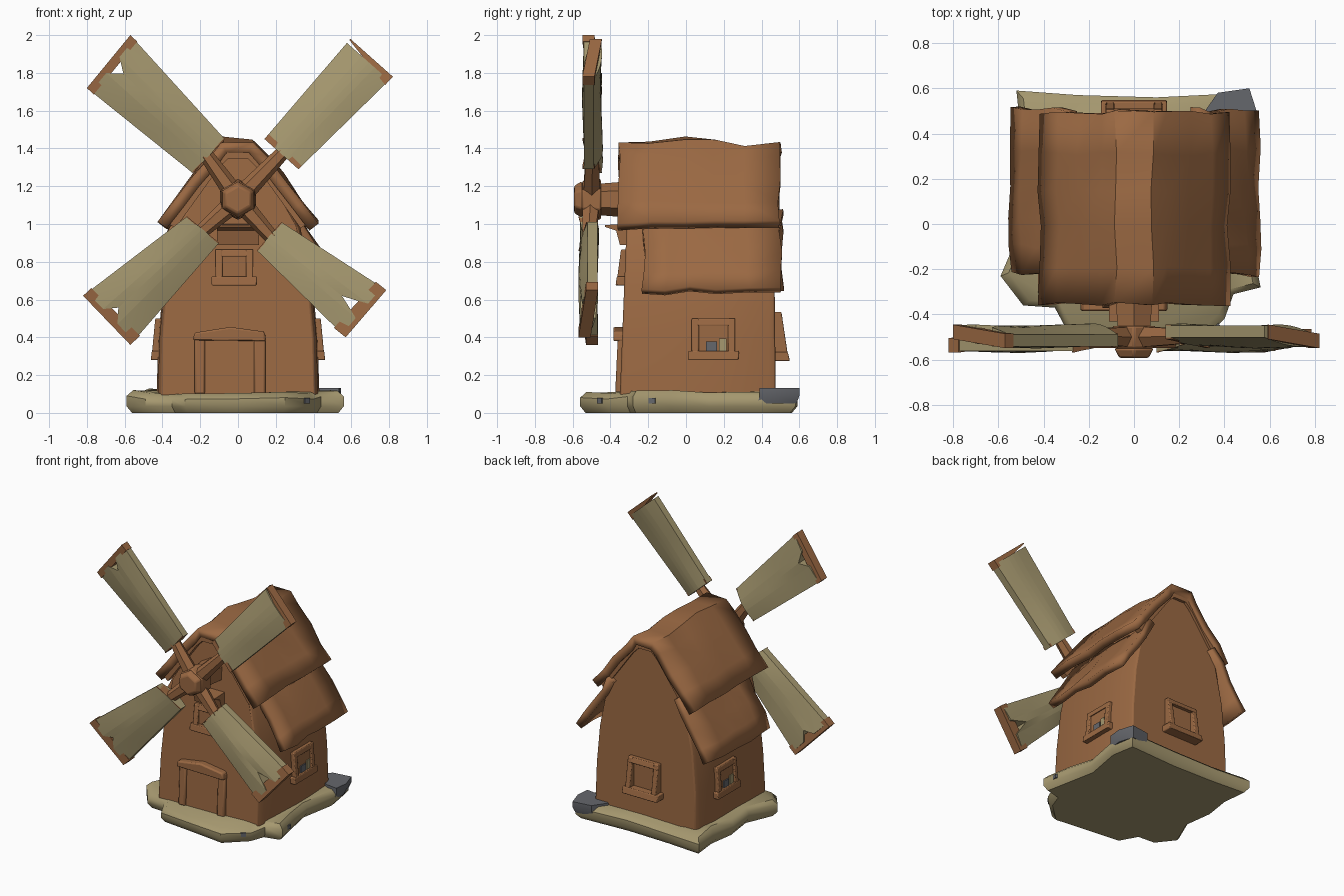
import bpy, bmesh, math, random
from mathutils import Vector, Matrix

if "Cube" in bpy.data.objects:
    bpy.data.objects.remove(bpy.data.objects["Cube"])

random.seed(4)


def material(name, rgb):
    m = bpy.data.materials.new(name)
    m.diffuse_color = (*rgb, 1)
    m.use_nodes = True
    m.node_tree.nodes["Principled BSDF"].inputs["Base Color"].default_value = m.diffuse_color
    return m


BROWN = material("brown_wood", (0.33, 0.142, 0.056))
KHAKI = material("khaki_cloth", (0.38, 0.315, 0.16))
GREY = material("grey_stone", (0.13, 0.135, 0.15))


def finish(name, bm, mat, bevel=0.0, angle=40):
    bmesh.ops.recalc_face_normals(bm, faces=bm.faces)
    me = bpy.data.meshes.new(name)
    bm.to_mesh(me)
    bm.free()
    me.materials.append(mat)
    ob = bpy.data.objects.new(name, me)
    bpy.context.collection.objects.link(ob)
    if bevel:
        b = ob.modifiers.new("bevel", 'BEVEL')
        b.width, b.segments, b.limit_method = bevel, 2, 'ANGLE'
        b.angle_limit = math.radians(50)
    bpy.ops.object.select_all(action='DESELECT')
    bpy.context.view_layer.objects.active = ob
    ob.select_set(True)
    bpy.ops.object.shade_smooth_by_angle(angle=math.radians(angle))
    return ob


def loft(bm, rings):
    """Skin matching closed rings and cap both ends."""
    vs = [[bm.verts.new(p) for p in r] for r in rings]
    n = len(vs[0])
    for a, b in zip(vs, vs[1:]):
        for i in range(n):
            bm.faces.new((a[i], a[(i + 1) % n], b[(i + 1) % n], b[i]))
    caps = [bm.faces.new(vs[0]), bm.faces.new(vs[-1])]
    bmesh.ops.triangulate(bm, faces=caps)


def box(bm, x0, x1, y0, y1, z0, z1, top_y=None):
    t = y0 if top_y is None else top_y
    loft(bm, [[(x0, y0, z0), (x1, y0, z0), (x1, y1, z0), (x0, y1, z0)],
              [(x0, t, z1), (x1, t, z1), (x1, y1, z1), (x0, y1, z1)]])


def bar(bm, a, b, ra, rb, sides=6):
    a, b = Vector(a), Vector(b)
    q = (b - a).to_track_quat('Z', 'Y')
    ring = lambda c, r: [c + q @ Vector((r * math.cos(t), r * math.sin(t), 0))
                         for t in [2 * math.pi * (i + .5) / sides for i in range(sides)]]
    loft(bm, [ring(a, ra), ring(b, rb)])


# Uneven stone base
plan = [(-.52, .59), (-.25, .57), (.1, .56), (.5, .58), (.53, .4), (.48, .12), (.52, -.08),
        (.56, -.28), (.44, -.31), (.4, -.42), (.25, -.56), (0, -.53), (-.28, -.5), (-.35, -.37),
        (-.49, -.36), (-.59, -.23), (-.5, -.02), (-.53, .2), (-.5, .4)]
bm = bmesh.new()
wob = [random.uniform(-.012, .012) for _ in plan]
loft(bm, [[(x * s, y * s, z + (w + .012 * (y > .3) if z > .05 else 0))
           for (x, y), w in zip(plan, wob)]
          for s, z in ((.95, 0), (1, .035), (1, .08), (.94, .11))])
finish("stone_base", bm, KHAKI, angle=45)
corner = [(.3, .48), (.37, .58), (.51, .6), (.545, .49), (.535, .39), (.45, .4)]
bm = bmesh.new()
loft(bm, [[(x * k, y * k, z) for x, y in corner] for k, z in ((.975, .05), (1, .09), (1, .132))])
finish("corner_stone", bm, GREY)
for k, (x, y, turn) in enumerate(((.363, -.455, 43), (.541, -.18, 79))):
    bm = bmesh.new()
    box(bm, -.018, .018, -.007, .01, -.014, .014)
    bm.transform(Matrix.Translation((x, y, .065)) @ Matrix.Rotation(math.radians(turn), 4, 'Z'))
    finish(f"pebble_{k}", bm, GREY)

# House body: tapered gable profile swept front to back
half = [(.425, .09), (.415, .4), (.39, .68), (.33, .98), (.17, 1.25), (.06, 1.37)]
prof = half + [(-x, z) for x, z in reversed(half)]
bm = bmesh.new()
loft(bm, [[(x * k, y0 + (z - .1) * sl, z) for x, z in prof]
          for k, y0, sl in ((.96, -.35, .04), (1.0, -.3, .03), (1.015, .2, 0),
                            (1.0, .44, 0), (.97, .475, -.01))])
finish("house_body", bm, BROWN, .012, 35)


# Roof layers: warped sheets with thickness
def sheet(name, line, ys, thick, jit):
    bm = bmesh.new()
    ridge = [-.01, 0, .02, .005, -.025, -.008]
    grid = []
    for j, y in enumerate(ys):
        row = []
        for x, z in line:
            top = ridge[j] if z > 1.2 else 0
            row.append(bm.verts.new([c + random.uniform(-jit, jit) for c in (x, y, z + top)]))
        grid.append(row)
    for a, b in zip(grid, grid[1:]):
        for i in range(len(line) - 1):
            bm.faces.new((a[i], a[i + 1], b[i + 1], b[i]))
    ob = finish(name, bm, BROWN)
    # make the sheet point outward, then thicken inward
    if sum(p.normal.z for p in ob.data.polygons) < 0:
        ob.data.flip_normals()
    s = ob.modifiers.new("thickness", 'SOLIDIFY')
    s.thickness, s.offset = thick, -1


ys = [-.355, -.19, 0, .15, .31, .495]
h = [(.42, 1.01), (.34, 1.12), (.245, 1.245), (.15, 1.365), (.08, 1.435)]
sheet("upper_roof", [(-x, z) for x, z in h] + [(x, z) for x, z in reversed(h)], ys, .06, .009)
low = [(.55, .66), (.5, .75), (.43, .86), (.35, .98), (.28, 1.07)]
for side, s in (("right", 1), ("left", -1)):
    sheet(side + "_lower_roof", [(x * s, z) for x, z in low],
          [-.225, -.1, .03, .17, .33, .505], .05, .014)

# Rim boards filling the front and back gable under the roof
rim = [(.35, .99), (.12, 1.31), (.06, 1.37), (-.06, 1.37), (-.12, 1.31), (-.35, .99)]
for name, y in (("front_gable_rim", -.325), ("back_gable_rim", .46)):
    bm = bmesh.new()
    for (x0, z0), (x1, z1) in zip(rim, rim[1:]):
        bar(bm, (x0, y, z0), (x1, y, z1), .032, .032, 4)
    finish(name, bm, BROWN)

# Door with frame
bm = bmesh.new()
box(bm, -.23, -.175, -.375, -.3, .1, .42, -.36)
box(bm, .085, .145, -.375, -.3, .1, .42, -.36)
loft(bm, [[(x, y, z) for x, z in ((-.24, .385), (.15, .38), (.14, .43), (-.04, .455), (-.23, .425))]
          for y in (-.385, -.3)])
finish("door_frame", bm, BROWN, .01)
bm = bmesh.new()
box(bm, -.18, .09, -.358, -.3, .1, .39, -.348)
finish("door", bm, BROWN)

# Ledge under the shaft
bm = bmesh.new()
loft(bm, [[(x, -.3, .89), (x, -.35, .89), (x, -.37, .965), (x, -.43, .985), (x, -.43, .995), (x, -.3, 1.0)]
          for x in (-.11, .11)])
finish("shaft_ledge", bm, BROWN)


# Windows: local x is along the wall, local -y points outward
def window(name, loc, turn, w, hgt, out, scraps=False):
    M = Matrix.Translation(loc) @ Matrix.Rotation(math.radians(turn), 4, 'Z')
    a, b, t = w / 2, hgt / 2, .038
    bm = bmesh.new()
    box(bm, -a, -a + t, -out * .9, .06, -b, b, -out * .4)
    box(bm, a - t, a, -out * .9, .06, -b, b, -out * .4)
    box(bm, -a, a, -out * .5, .06, b - t, b, -out * .35)
    box(bm, -a - .02, a + .02, -out, .06, -b - .01, -b + t, -out * .85)
    bm.transform(M)
    finish(name + "_frame", bm, BROWN, .006)
    bm = bmesh.new()
    box(bm, -a + t, a - t, -.012, .05, -b + t, b - t)
    bm.transform(M)
    finish(name + "_pane", bm, BROWN)
    if scraps:
        for part, mat, x0, x1, z1 in (("stone", GREY, -.04, .02, .05), ("cloth", KHAKI, .03, .07, .065)):
            bm = bmesh.new()
            box(bm, x0, x1, -.02, -.012, -b + t, -b + t + z1)
            bm.transform(M)
            finish(f"{name}_{part}", bm, mat)


window("right_window", (.422, .145, .395), 90, .23, .21, .04, True)
window("left_window", (-.422, .145, .395), -90, .23, .21, .04, True)
window("back_window", (0, .475, .41), 180, .25, .25, .075)
window("front_window", (-.02, -.325, .775), 0, .2, .18, .048)

# Shaft and hub
bm = bmesh.new()
bar(bm, (0, -.25, 1.13), (0, -.5, 1.13), .1, .08, 6)
finish("shaft", bm, BROWN)
bm = bmesh.new()
bar(bm, (0, -.45, 1.13), (0, -.55, 1.13), .11, .1, 6)
bar(bm, (0, -.55, 1.13), (0, -.592, 1.13), .1, .075, 6)
finish("hub", bm, BROWN, .01)

# Four sails: inner and outer corner pairs, slit depth, end board widths
sails = {
    "upper_right": ((.14, 1.45), (.32, 1.29), (.595, 1.98), (.82, 1.78), 0, .008, .06),
    "upper_left": ((-.24, 1.27), (-.07, 1.45), (-.8, 1.72), (-.57, 2.0), .1, .05, .05),
    "lower_left": ((-.1, .9), (-.27, 1.04), (-.57, .36), (-.82, .62), .09, .07, .06),
    "lower_right": ((.23, 1.01), (.1, .86), (.785, .65), (.57, .4), .2, .07, .08),
}
YA, YB = -.475, -.515
for name, (ia, ib, oa, ob_, slit, da, db) in sails.items():
    ia, ib, oa, ob_ = map(Vector, (ia, ib, oa, ob_))
    ya, yb = (YA, YB) if "upper" in name else (YA - .02, YB - .02)
    # pillow-shaped cloth in strips, slit near the outer end
    bm = bmesh.new()
    for lo, hi, cut0, cut1 in ((0, .35, 0, 0), (.35, .52, 0, slit), (.52, .66, slit, 0), (.66, 1, 0, 0)):
        rings = []
        for k in range(6):
            t = k / 5
            front, back = [], []
            for j in (0, .5, 1):
                s = lo + (hi - lo) * j
                f = t * (.96 - cut0 - (cut1 - cut0) * j)
                p = ia.lerp(ib, s).lerp(oa.lerp(ob_, s), f)
                wave = .008 * math.cos(t * 5) * math.sin(math.pi * s)
                y = ya + (yb - ya) * s + wave
                th = .026 + .018 * math.sin(math.pi * s)
                front.append((p.x, y - th, p.y))
                back.append((p.x, y + th, p.y))
            rings.append(front + back[::-1])
        loft(bm, rings)
    bmesh.ops.remove_doubles(bm, verts=bm.verts, dist=.0005)
    finish(name + "_sail", bm, KHAKI)
    # brown end boards, tapering along the edge
    u = ((oa + ob_) / 2 - (ia + ib) / 2).normalized()
    inner = (-.035, -.025) if name == "upper_right" else (-.006, -.006)
    bm = bmesh.new()
    for a, b, wa, wb in ((oa, ob_, da, db), (ia, ib, *inner)):
        q = [(p - u * k, y) for p, y, k in ((a, ya, 0), (b, yb, 0), (b, yb, wb), (a, ya, wa))]
        loft(bm, [[(p.x, y - .034, p.y) for p, y in q], [(p.x, y + .03, p.y) for p, y in q]])
    finish(name + "_end_boards", bm, BROWN)
    # spar from hub into the sail
    m = (ia + ib) / 2 + u * .04
    bm = bmesh.new()
    bar(bm, (0, -.5, 1.13), (m.x, (ya + yb) / 2, m.y), .055, .036, 6)
    finish(name + "_spar", bm, BROWN)
